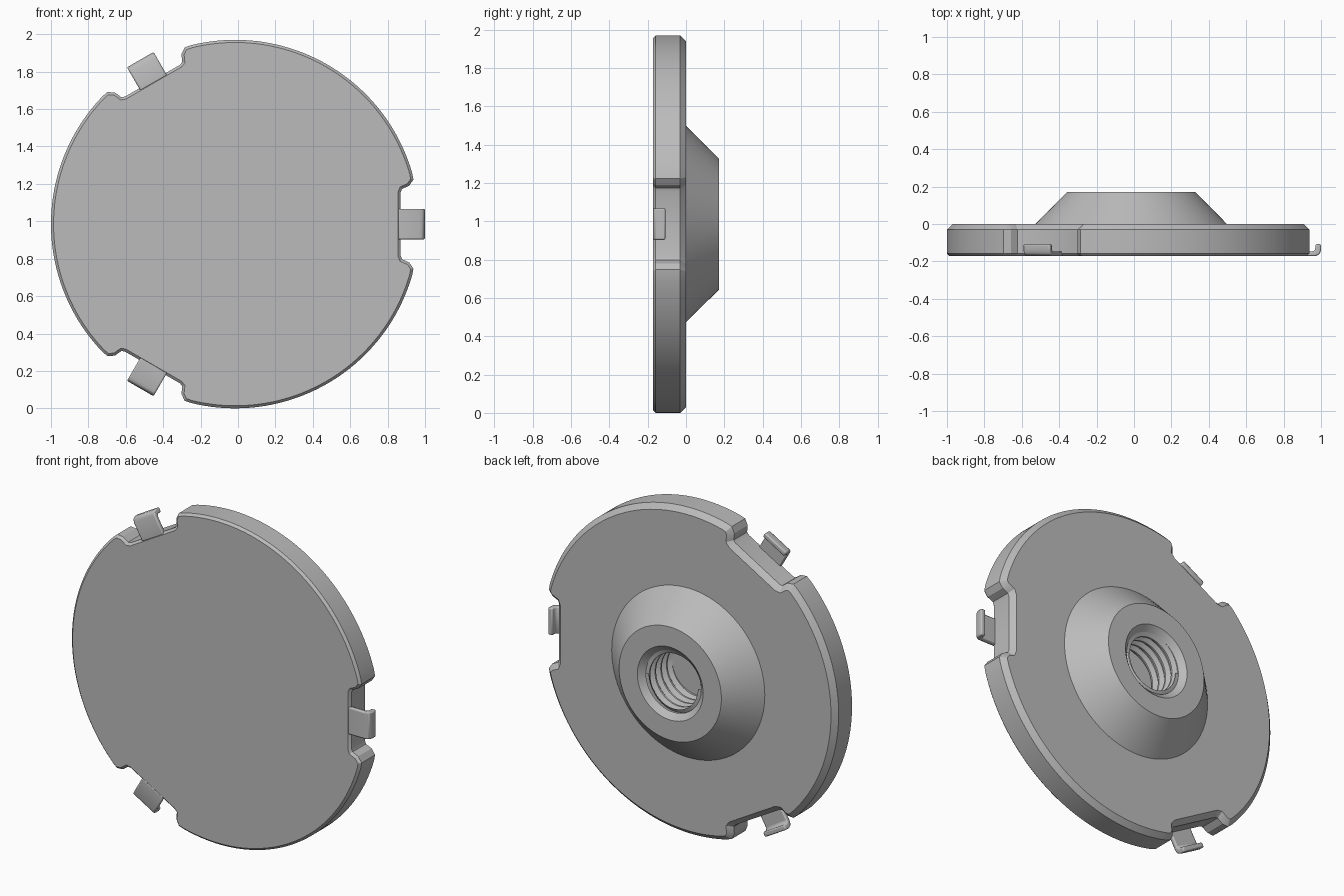
import bpy, bmesh, math
from mathutils import Vector

cube = bpy.data.objects.get("Cube")
if cube:
    bpy.data.objects.remove(cube, do_unlink=True)

CX, CZ, R = -0.015, 0.985, 0.985
FRONT, BACK = -0.172, 0.172

grey = bpy.data.materials.new("light grey")
grey.use_nodes = True
grey.diffuse_color = (0.5, 0.5, 0.5, 1)
grey.node_tree.nodes["Principled BSDF"].inputs["Base Color"].default_value = (0.5, 0.5, 0.5, 1)


def finish(name, bm, recalc=True, bevel=0):
    if recalc:
        bmesh.ops.recalc_face_normals(bm, faces=bm.faces)
    mesh = bpy.data.meshes.new(name)
    bm.to_mesh(mesh)
    bm.free()
    obj = bpy.data.objects.new(name, mesh)
    bpy.context.collection.objects.link(obj)
    mesh.materials.append(grey)
    if bevel:
        mod = obj.modifiers.new("rounded edges", 'BEVEL')
        mod.width, mod.segments = bevel, 2
        mod.limit_method, mod.angle_limit = 'ANGLE', math.radians(40)
    bpy.ops.object.select_all(action='DESELECT')
    obj.select_set(True)
    bpy.context.view_layer.objects.active = obj
    bpy.ops.object.shade_smooth_by_angle(angle=math.radians(28))
    return obj


def place(p, y):
    return (CX + p[0], y, CZ + p[1])


def polar(r, a):
    return Vector((r * math.cos(a), r * math.sin(a)))


def circle(r, n=96):
    return [polar(r, math.tau * i / n) for i in range(n)]


def loft(bm, sections, cap=False):
    """Skin a list of (outline, y) rings having equal point counts."""
    rings = [[bm.verts.new(place(p, y)) for p in pts] for pts, y in sections]
    n = len(rings[0])
    for lo, hi in zip(rings, rings[1:]):
        for i in range(n):
            k = (i + 1) % n
            bm.faces.new((lo[i], lo[k], hi[k], hi[i]))
    if cap:
        bm.faces.new(rings[0])


def inset(pts, d):
    """Mitred inward offset of a counter-clockwise outline."""
    out = []
    for i, p in enumerate(pts):
        e1 = (p - pts[i - 1]).normalized()
        e2 = (pts[(i + 1) % len(pts)] - p).normalized()
        n1, n2 = Vector((-e1.y, e1.x)), Vector((-e2.y, e2.x))
        out.append(p + (n1 + n2) * d / (1 + n1.dot(n2)))
    return out


# Disc outline: three notches joined by arcs
half_notch = [(0.885, 0.17), (0.892, 0.188), (0.93, 0.205), (0.953, 0.238)]
notch = [(x, -y) for x, y in reversed(half_notch)] + half_notch
start = math.atan2(0.238, 0.953)
outline = []
ARC = 44
for k in range(3):
    turn = math.tau * k / 3
    for x, y in notch:
        outline.append(polar(math.hypot(x, y), math.atan2(y, x) + turn))
    for i in range(1, ARC):
        a = start + (math.tau / 3 - 2 * start) * i / ARC
        outline.append(polar(R, a + turn))
inner = [p.normalized() * 0.4 for p in outline]

# Disc with a fine front chamfer and a wider back chamfer
bm = bmesh.new()
loft(bm, [(inner, FRONT), (inset(outline, 0.014), FRONT), (outline, FRONT + 0.014),
          (outline, -0.03), (inset(outline, 0.03), 0), (inner, 0)], cap=True)
finish("disc", bm)

# Conical hub with a chamfered hole mouth
MOUTH = 0.14
bm = bmesh.new()
loft(bm, [(circle(0.512), 0), (circle(0.342), BACK),
          (circle(0.22), BACK), (circle(0.185), MOUTH)])
finish("hub", bm)

# Helical thread lining the blind hole
PITCH, FLOOR, SEG = 0.055, -0.08, 72
profile = [(0, 0.187), (0.2, 0.187), (0.5, 0.163), (0.7, 0.163)]
turns = math.ceil((MOUTH - FLOOR) / PITCH) + 2
bm = bmesh.new()
rows = []
for t in range(turns):
    for frac, r in profile:
        row = []
        for i in range(SEG + 1):
            y = MOUTH + PITCH * (1 - t - frac - i / SEG + 0.5)
            row.append(bm.verts.new(place(polar(r, math.tau * i / SEG),
                                          min(MOUTH, max(FLOOR, y)))))
        rows.append(row)
for up, down in zip(rows, rows[1:]):
    for i in range(SEG):
        quad = (up[i], down[i], down[i + 1], up[i + 1])
        ys = [v.co.y for v in quad]
        if max(ys) - min(ys) > 1e-6:
            bm.faces.new(quad)
bm.faces.new([bm.verts.new(place(p, FLOOR)) for p in reversed(circle(0.19))])
finish("hole_thread", bm, recalc=False)

# Hooked clips, one in each notch
hook = [(0.87, FRONT), (0.985, FRONT), (1.006, -0.163), (1.015, -0.142),
        (1.015, -0.108), (0.985, -0.108), (0.985, -0.135), (0.975, -0.146), (0.87, -0.146)]
for k, name in enumerate(("left_clip", "upper_right_clip", "lower_right_clip")):
    turn = math.tau * k / 3
    bm = bmesh.new()
    sides = []
    for w in (-0.082, 0.082):
        sides.append([bm.verts.new(place(polar(math.hypot(r, w), math.atan2(w, r) + turn), y))
                      for r, y in hook])
        bm.faces.new(sides[-1])
    for i in range(len(hook)):
        j = (i + 1) % len(hook)
        bm.faces.new((sides[0][i], sides[0][j], sides[1][j], sides[1][i]))
    finish(name, bm, bevel=0.008)
